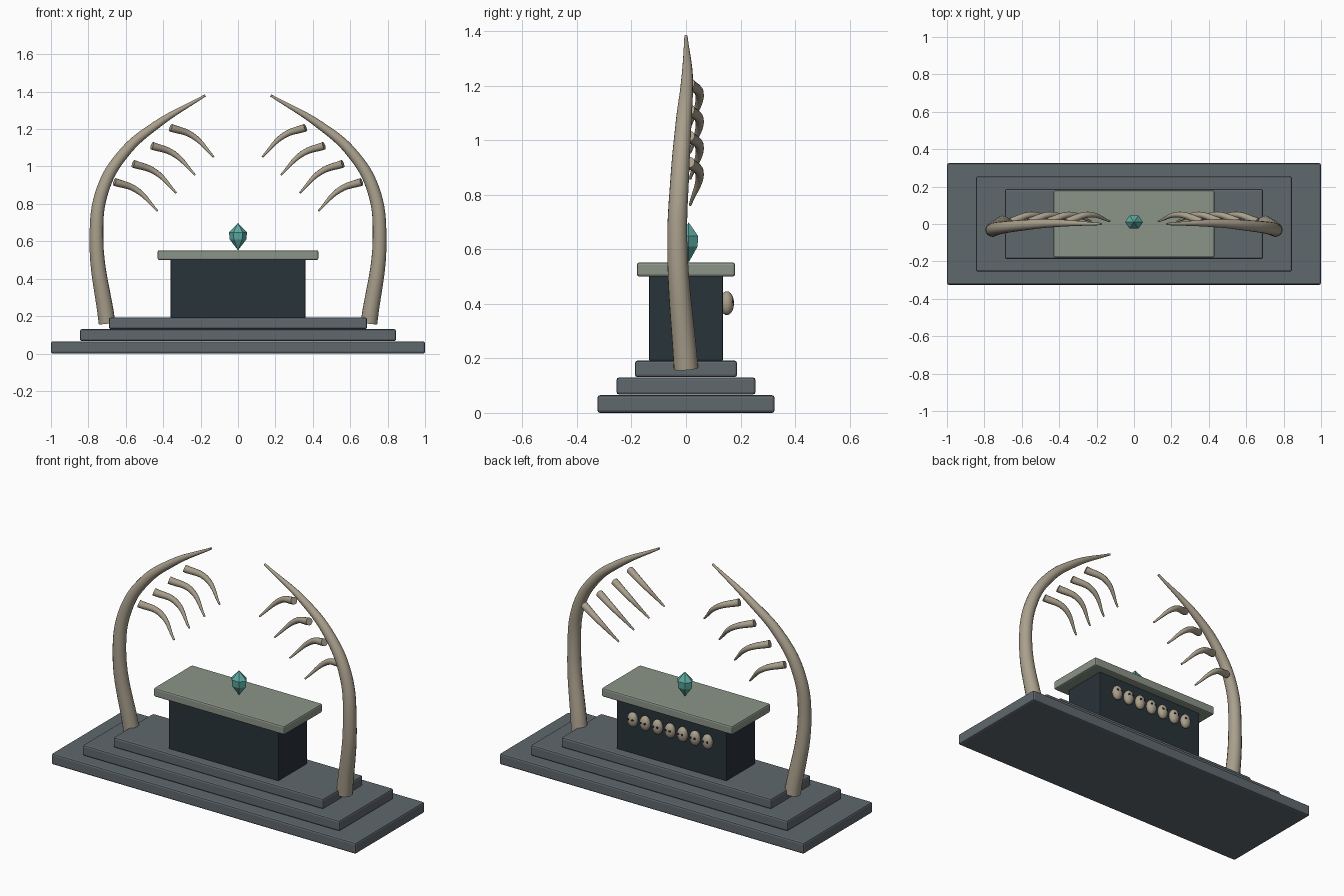
import bpy, bmesh
from math import cos, sin, pi

if "Cube" in bpy.data.objects:
    bpy.data.objects.remove(bpy.data.objects["Cube"])


def material(name, rgb):
    m = bpy.data.materials.new(name)
    m.diffuse_color = (*rgb, 1)
    m.use_nodes = True
    m.node_tree.nodes["Principled BSDF"].inputs["Base Color"].default_value = m.diffuse_color
    return m


STONE = material("stone", (0.115, 0.138, 0.155))
DARK = material("dark_stone", (0.022, 0.033, 0.042))
SLAB = material("pale_stone", (0.26, 0.30, 0.25))
BONE = material("bone", (0.40, 0.35, 0.265))
GEM = material("teal_crystal", (0.11, 0.40, 0.36))
BLACK = material("socket_black", (0.01, 0.01, 0.01))


def box(name, sx, sy, z0, z1, mat, bevel):
    bpy.ops.mesh.primitive_cube_add(size=1, location=(0, 0, (z0 + z1) / 2))
    ob = bpy.context.object
    ob.name = name
    ob.scale = (sx, sy, z1 - z0)
    bpy.ops.object.transform_apply(location=False, scale=True)
    ob.data.materials.append(mat)
    mod = ob.modifiers.new("bevel", 'BEVEL')
    mod.width, mod.segments = bevel, 2
    return ob


def tube(name, pts, mat, sides=4):
    """Tapered tube through points (x, y, z, radius)."""
    cu = bpy.data.curves.new(name, 'CURVE')
    cu.dimensions = '3D'
    cu.bevel_depth, cu.bevel_resolution = 1.0, sides
    cu.use_fill_caps, cu.resolution_u = True, 8
    sp = cu.splines.new('BEZIER')
    sp.bezier_points.add(len(pts) - 1)
    for bp, (x, y, z, r) in zip(sp.bezier_points, pts):
        bp.co, bp.radius = (x, y, z), r
        bp.handle_left_type = bp.handle_right_type = 'AUTO'
    ob = bpy.data.objects.new(name, cu)
    bpy.context.collection.objects.link(ob)
    bpy.ops.object.select_all(action='DESELECT')
    bpy.context.view_layer.objects.active = ob
    ob.select_set(True)
    bpy.ops.object.convert(target='MESH')
    ob = bpy.context.object
    ob.name = name
    ob.data.materials.clear()
    ob.data.materials.append(mat)
    bpy.ops.object.shade_smooth_by_angle(angle=0.7)
    return ob


def ball(name, loc, scale, mat, seg=16, rings=10):
    bpy.ops.mesh.primitive_uv_sphere_add(segments=seg, ring_count=rings, radius=1, location=loc)
    ob = bpy.context.object
    ob.name = name
    ob.scale = scale
    bpy.ops.object.shade_smooth()
    ob.data.materials.append(mat)


# Stepped base
box("base_step_lower", 2.0, 0.65, 0.0, 0.065, STONE, 0.01)
box("base_step_middle", 1.69, 0.51, 0.067, 0.13, STONE, 0.01)
box("base_step_upper", 1.38, 0.375, 0.131, 0.192, STONE, 0.01)

# Altar block and top slab
box("altar_block", 0.72, 0.27, 0.192, 0.502, DARK, 0.003)
box("altar_slab", 0.86, 0.36, 0.50, 0.552, SLAB, 0.009)

# Six-sided crystal
bm = bmesh.new()
rings = []
for z, k in ((0.61, 0.93), (0.648, 1.0)):
    rings.append([bm.verts.new((0.048 * k * cos(i * pi / 3), 0.01 + 0.04 * k * sin(i * pi / 3), z))
                  for i in range(6)])
bottom, top = bm.verts.new((0, 0.01, 0.552)), bm.verts.new((0, 0.01, 0.698))
for i in range(6):
    j = (i + 1) % 6
    bm.faces.new((rings[0][i], rings[0][j], rings[1][j], rings[1][i]))
    bm.faces.new((rings[1][i], rings[1][j], top))
    bm.faces.new((rings[0][j], rings[0][i], bottom))
bmesh.ops.recalc_face_normals(bm, faces=bm.faces)
me = bpy.data.meshes.new("crystal")
bm.to_mesh(me)
me.materials.append(GEM)
bpy.context.collection.objects.link(bpy.data.objects.new("crystal", me))

# Curved tusks with hanging rib spikes on both sides
TUSK = [(0.70, 0.0, 0.162, 0.045), (0.757, -0.032, 0.62, 0.037), (0.722, -0.022, 0.88, 0.034),
        (0.607, -0.008, 1.075, 0.029), (0.44, 0.004, 1.22, 0.022), (0.175, 0.0, 1.38, 0.006)]
SPIKE = [(0.66, 0.012, 0.918, 0.021), (0.545, 0.05, 0.876, 0.016), (0.43, 0.015, 0.762, 0.005)]
for s, side in ((-1, "left"), (1, "right")):
    tube(f"tusk_{side}", [(s * x, y, z, r) for x, y, z, r in TUSK], BONE, 6)
    for i in range(4):
        tube(f"rib_spike_{side}_{i + 1}",
             [(s * (x - 0.1 * i), y, z + 0.0965 * i, r) for x, y, z, r in SPIKE], BONE)

# Row of small skulls on the back of the altar
for i in range(7):
    x = (i - 3) * 0.082
    ball(f"skull_{i + 1}", (x, 0.15, 0.402), (0.032, 0.026, 0.044), BONE)
    for s in (-1, 1):
        ball(f"skull_{i + 1}_socket_{'left' if s < 0 else 'right'}",
             (x + s * 0.012, 0.17, 0.408), (0.007, 0.006, 0.008), BLACK, 8, 6)
